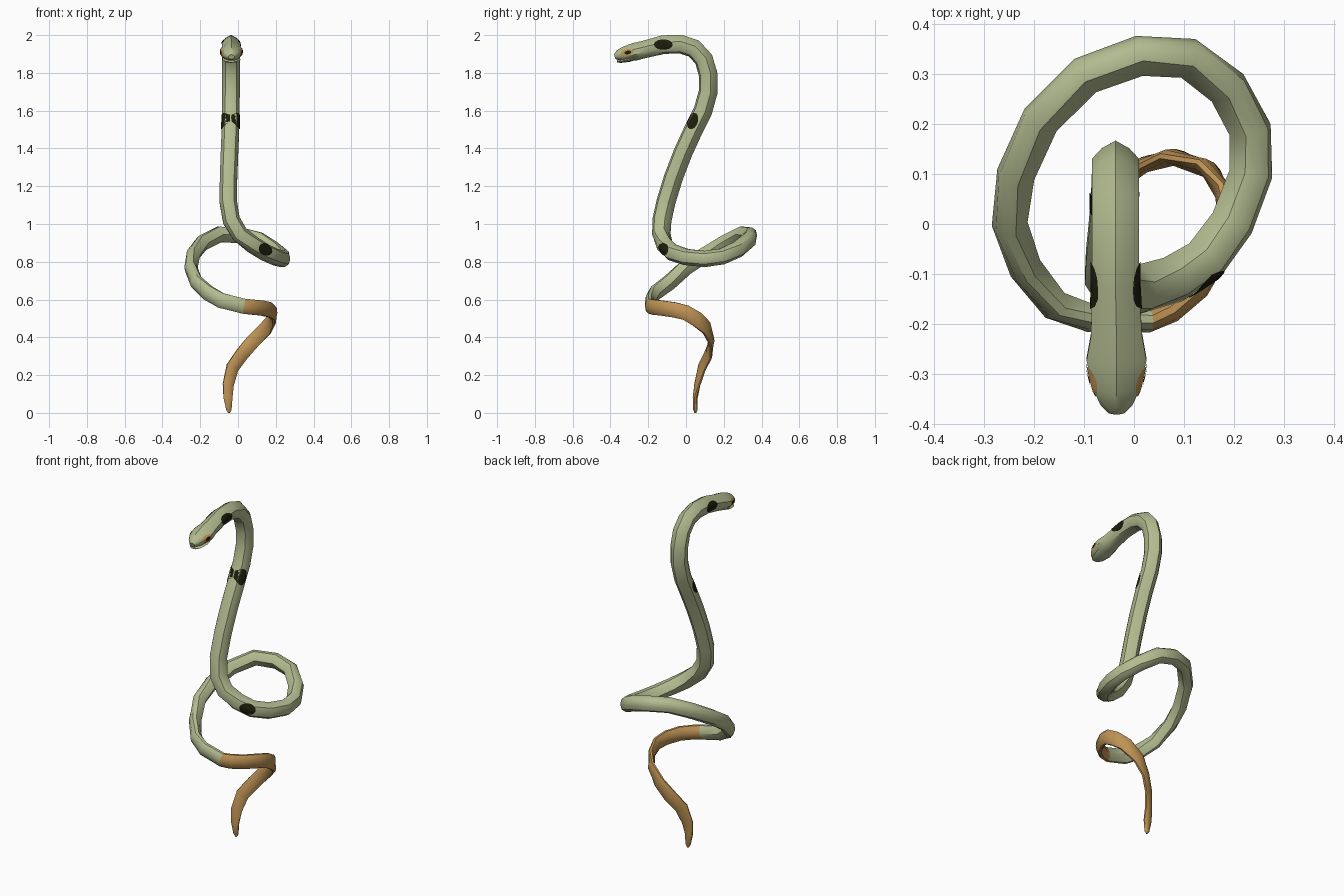
import bpy, math
from mathutils import Vector
from mathutils.bvhtree import BVHTree

if "Cube" in bpy.data.objects:
    bpy.data.objects.remove(bpy.data.objects["Cube"])


def material(name, rgb):
    m = bpy.data.materials.new(name)
    m.diffuse_color = (*rgb, 1)
    m.use_nodes = True
    m.node_tree.nodes["Principled BSDF"].inputs["Base Color"].default_value = m.diffuse_color
    return m


GREEN = material("sage green", (0.45, 0.50, 0.28))
TAN = material("tan orange", (0.52, 0.29, 0.09))
BLACK = material("dark spot", (0.012, 0.012, 0.004))


def add_mesh(name, verts, faces, mats, smooth=True):
    me = bpy.data.meshes.new(name)
    me.from_pydata(verts, [], faces)
    for m in mats:
        me.materials.append(m)
    ob = bpy.data.objects.new(name, me)
    bpy.context.collection.objects.link(ob)
    if smooth:
        bpy.ops.object.select_all(action='DESELECT')
        ob.select_set(True)
        bpy.context.view_layer.objects.active = ob
        bpy.ops.object.shade_smooth_by_angle(angle=math.radians(38))
    return ob


# Centre line: head and neck, then the coil, then the tail
neck = [(-.035, -.377, 1.884), (-.035, -.36, 1.89), (-.035, -.33, 1.897),
        (-.035, -.27, 1.908), (-.035, -.22, 1.92), (-.037, -.12, 1.945),
        (-.037, -.03, 1.948), (-.037, .04, 1.925), (-.037, .09, 1.87),
        (-.037, .113, 1.79), (-.037, .113, 1.70), (-.038, .085, 1.60),
        (-.04, .035, 1.50), (-.045, -.02, 1.38), (-.05, -.07, 1.25),
        (-.052, -.11, 1.12), (-.035, -.132, 1.02), (.01, -.135, .945),
        (.08, -.115, .89), (.145, -.075, .85)]
coil = [(.20, .0, .825), (.238, .10, .815), (.236, .19, .828), (.19, .275, .865),
        (.11, .335, .915), (.01, .34, .94), (-.10, .30, .945), (-.19, .21, .90),
        (-.24, .10, .835), (-.252, .0, .77), (-.22, -.09, .69), (-.16, -.165, .635),
        (-.09, -.19, .595), (.03, -.193, .565)]
tail = [(.075, -.175, .56), (.13, -.13, .555), (.172, -.06, .545), (.19, .0, .53),
        (.182, .06, .495), (.15, .11, .45), (.08, .135, .38), (.02, .12, .31),
        (-.03, .085, .24), (-.052, .06, .15), (-.053, .05, .08), (-.048, .05, .015),
        (-.047, .05, .0)]
path = [Vector(p) for p in neck + coil + tail]
tan_start = len(neck) + len(coil) - 1
last = len(path) - 1

# Half width and half depth along the body: (ring, width, depth)
sizes = [(0, .016, .012), (1, .032, .024), (2, .046, .034), (3, .060, .043),
         (4, .051, .042), (5, .047, .045), (16, .046, .046), (20, .043, .040),
         (28, .041, .035), (33, .040, .024), (38, .040, .017), (42, .036, .014),
         (44, .024, .012), (45, .014, .010), (46, .005, .004)]


def size_at(i):
    for (a, w0, d0), (b, w1, d1) in zip(sizes, sizes[1:]):
        if a <= i <= b:
            t = (i - a) / (b - a)
            return w0 + (w1 - w0) * t, d0 + (d1 - d0) * t


# Cross-section with a raised ridge along the back
half = [(.6, .85), (1, .4), (1, -.25), (.65, -.8)]
section = [(0, 1.2)] + half + [(0, -1)] + [(-x, y) for x, y in reversed(half)]
n = len(section)

verts = []
for i, p in enumerate(path):
    t = (path[min(i + 1, last)] - path[max(i - 1, 0)]).normalized()
    across, coiled = Vector((1, 0, 0)).cross(t), Vector((0, 0, 1)).cross(t).normalized()
    k = min(max((i - 16) / 2, 0), 1)
    back = across * (1 - k) + coiled * k
    k = min(max((i - last + 5) / 3, 0), 1)
    back = back * (1 - k) + Vector((0, -1, 0)) * k
    back = (back - t * back.dot(t)).normalized()
    side = back.cross(t)
    w, d = size_at(i)
    verts += [p + side * (x * w) + back * (y * d) for x, y in section]

faces = [(r * n + j, r * n + (j + 1) % n, (r + 1) * n + (j + 1) % n, (r + 1) * n + j)
         for r in range(last) for j in range(n)]
faces += [tuple(reversed(range(n))), tuple(range(last * n, last * n + n))]
body = add_mesh("snake_body", verts, faces, [GREEN, TAN])
for f in body.data.polygons:
    if min(f.vertices) // n >= tan_start:
        f.material_index = 1

# Lower jaw, a small tapered wedge under the snout
jaw_rows = [(-.366, .020, 1.861, .006), (-.345, .036, 1.862, .009),
            (-.30, .048, 1.870, .012), (-.25, .044, 1.885, .012)]
m = 8
jv = [(-.035 + w * math.cos(a), y, z + h * math.sin(a)) for y, w, z, h in jaw_rows
      for a in [j * math.tau / m for j in range(m)]]
jf = [(r * m + j, r * m + (j + 1) % m, (r + 1) * m + (j + 1) % m, (r + 1) * m + j)
      for r in range(len(jaw_rows) - 1) for j in range(m)]
jf += [tuple(reversed(range(m))), tuple(range(3 * m, 4 * m))]
add_mesh("lower_jaw", jv, jf, [GREEN])

tree = BVHTree.FromPolygons(verts, faces)


def patch(name, centre, facing, along, a, b, mat, lift):
    """Thin oval plate draped on the body."""
    c, f = Vector(centre), Vector(facing).normalized()
    u = Vector(along)
    u = (u - f * u.dot(f)).normalized()
    v = f.cross(u)
    seg, rings = 14, 4
    pts = [c] + [c + u * (a * r / rings * math.cos(s * math.tau / seg))
                 + v * (b * r / rings * math.sin(s * math.tau / seg))
                 for r in range(1, rings + 1) for s in range(seg)]
    out = []
    for p in pts:
        hit = tree.ray_cast(p + f * .12, -f, .16)[0]
        if hit is None:
            hit = tree.find_nearest(p)[0]
        out.append(hit + f * lift)
    pf = [(0, 1 + s, 1 + (s + 1) % seg) for s in range(seg)]
    for r in range(rings - 1):
        o = 1 + r * seg
        pf += [(o + s, o + seg + s, o + seg + (s + 1) % seg, o + (s + 1) % seg)
               for s in range(seg)]
    add_mesh(name, out, pf, [mat])


# Eyes and flank spots on both sides
for s, label in ((1, "right"), (-1, "left")):
    out = (s, 0, 0)
    patch(label + "_eye", (-.035, -.312, 1.908), out, (0, 1, .2), .034, .018, TAN, .003)
    patch(label + "_pupil", (-.035, -.308, 1.908), out, (0, 1, .2), .018, .010, BLACK, .005)
    patch(label + "_neck_spot", (-.037, -.12, 1.95), out, (0, 1, 0), .050, .028, BLACK, .003)
    patch(label + "_chest_spot", (-.038, .035, 1.545), out, (0, .35, 1), .045, .028, BLACK, .003)

# Spot on the outside of the coil
patch("coil_spot", (.125, -.085, .862), (.5, -.85, .1), (1, .5, -.3), .045, .032, BLACK, .003)
